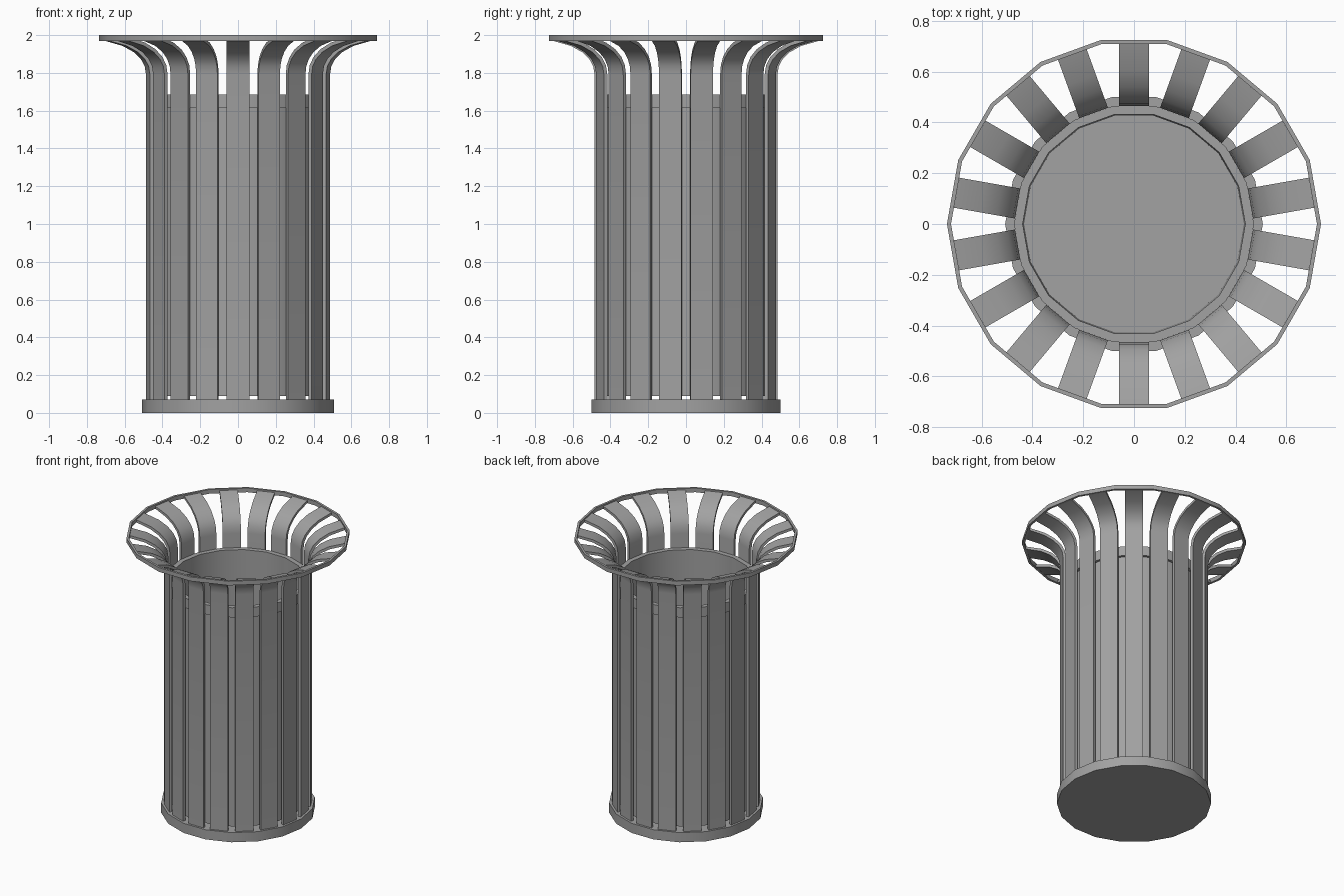
import bpy
import bmesh
import math
from mathutils import Matrix, Vector

SIDES = 18
STEP = math.tau / SIDES

cube = bpy.data.objects.get("Cube")
if cube:
    bpy.data.objects.remove(cube, do_unlink=True)

# Single painted metal colour
metal = bpy.data.materials.new("grey_metal")
metal.use_nodes = True
grey = (0.36, 0.36, 0.36, 1)
metal.diffuse_color = grey
metal.node_tree.nodes["Principled BSDF"].inputs["Base Color"].default_value = grey


def finish(name, bm):
    """Turn a bmesh into a smooth-shaded object with crisp edges."""
    bmesh.ops.recalc_face_normals(bm, faces=bm.faces)
    mesh = bpy.data.meshes.new(name)
    bm.to_mesh(mesh)
    bm.free()
    mesh.materials.append(metal)
    obj = bpy.data.objects.new(name, mesh)
    bpy.context.collection.objects.link(obj)
    bpy.ops.object.select_all(action='DESELECT')
    obj.select_set(True)
    bpy.context.view_layer.objects.active = obj
    bpy.ops.object.shade_smooth_by_angle(angle=math.radians(30))
    return obj


def lathe(name, profile, closed):
    """Revolve (radius, z) points; a closed profile gives a ring, an open one is capped."""
    bm = bmesh.new()
    loops = [[bm.verts.new((r * math.cos(i * STEP), r * math.sin(i * STEP), z))
              for i in range(SIDES)] for r, z in profile]
    pairs = list(zip(loops, loops[1:]))
    if closed:
        pairs.append((loops[-1], loops[0]))
    else:
        bm.faces.new(loops[0])
        bm.faces.new(loops[-1])
    for a, b in pairs:
        for i in range(SIDES):
            j = (i + 1) % SIDES
            bm.faces.new((a[i], a[j], b[j], b[i]))
    return finish(name, bm)


def ring(name, inner, outer, bottom, top):
    return lathe(name, [(inner, bottom), (outer, bottom), (outer, top), (inner, top)], True)


# Base plate, flared top hoop and the hoop around the liner
lathe("base_plate", [(0.507, 0), (0.507, 0.07)], False)
ring("top_hoop", 0.72, 0.736, 1.97, 2.0)
ring("liner_hoop", 0.453, 0.472, 1.615, 1.685)

# Open inner bucket
lathe("inner_liner", [(0.453, 0.09), (0.453, 1.685), (0.438, 1.685), (0.433, 0.11)], False)

# Outer line of a slat as (radius, z), bending outwards at the top
PATH = [(0.484, 0.07), (0.484, 1.79), (0.491, 1.835), (0.511, 1.872),
        (0.55, 1.91), (0.61, 1.943), (0.709, 1.971)]
THICK = 0.019
HALF = 0.06


def slat(name, angle):
    bm = bmesh.new()
    points = [Vector(p) for p in PATH]
    sections = []
    for i, p in enumerate(points):
        along = points[min(i + 1, len(points) - 1)] - points[max(i - 1, 0)]
        inward = Vector((-along.y, along.x)).normalized() * THICK
        if i == 0:
            inward.y = 0
        q = p + inward
        if i == len(points) - 1:
            q.x = p.x
        sections.append([bm.verts.new((r, side, z)) for r, side, z in
                         ((p.x, -HALF, p.y), (p.x, HALF, p.y),
                          (q.x, HALF, q.y), (q.x, -HALF, q.y))])
    for a, b in zip(sections, sections[1:]):
        for i in range(4):
            j = (i + 1) % 4
            bm.faces.new((a[i], a[j], b[j], b[i]))
    bm.faces.new(sections[0])
    bm.faces.new(sections[-1])
    bmesh.ops.rotate(bm, verts=bm.verts, cent=(0, 0, 0),
                     matrix=Matrix.Rotation(angle, 3, 'Z'))
    return finish(name, bm)


# Slats centred on the flats of the hoops
for n in range(SIDES):
    slat(f"slat_{n + 1}", (n + 0.5) * STEP)
